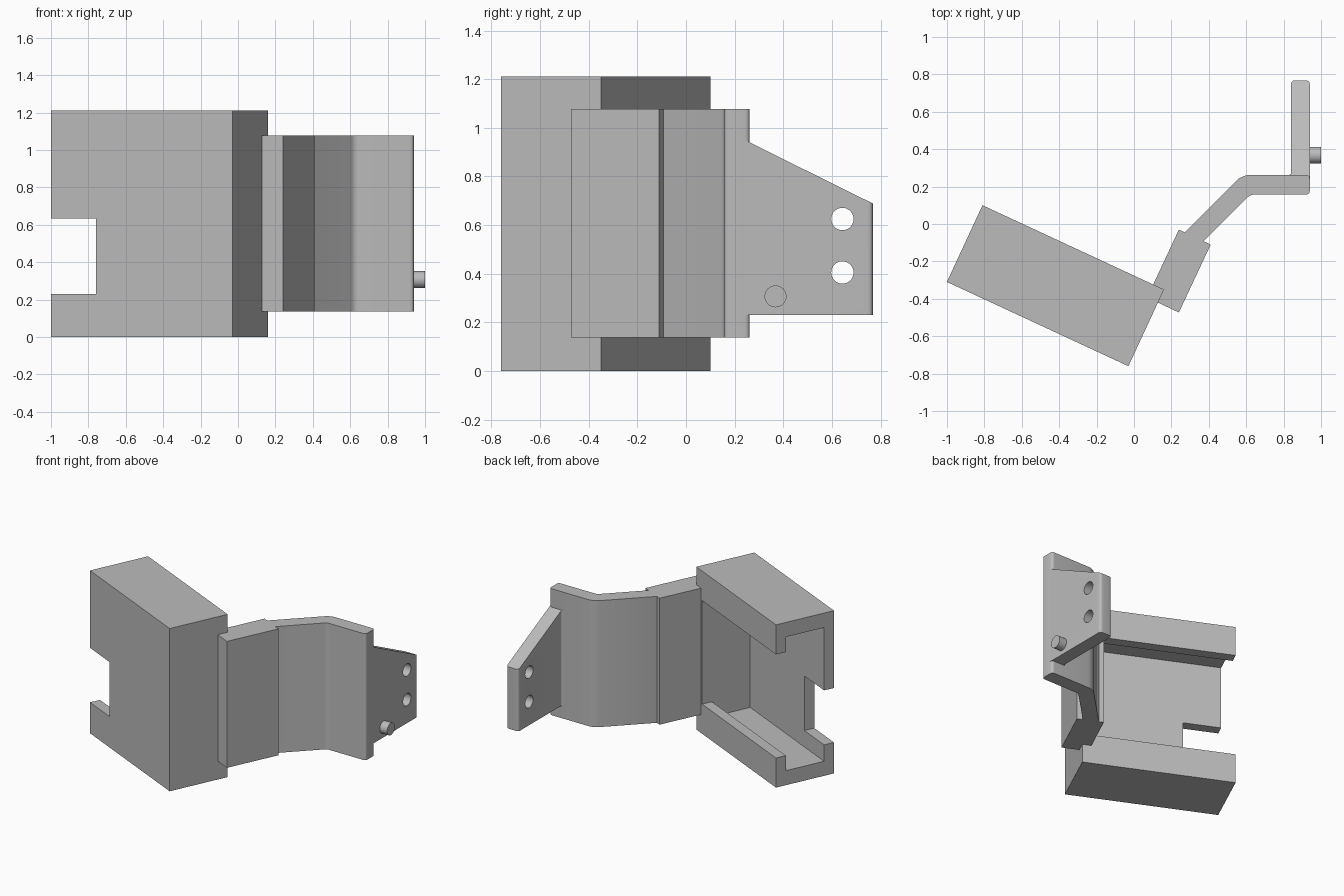
import bpy, bmesh, math
from mathutils import Vector

cube = bpy.data.objects.get("Cube")
if cube:
    bpy.data.objects.remove(cube, do_unlink=True)

grey = bpy.data.materials.new("plain grey")
grey.use_nodes = True
GREY = (0.5, 0.5, 0.5, 1)
grey.diffuse_color = GREY
grey.node_tree.nodes["Principled BSDF"].inputs["Base Color"].default_value = GREY


def rounded(points, steps=5):
    """Outline from (x, y, cut) corners; each nonzero cut rounds the corner."""
    out = []
    for i, (x, y, cut) in enumerate(points):
        p = Vector((x, y))
        if not cut:
            out.append(p)
            continue
        a = Vector(points[i - 1][:2])
        b = Vector(points[(i + 1) % len(points)][:2])
        a = p + (a - p).normalized() * cut
        b = p + (b - p).normalized() * cut
        for k in range(steps + 1):
            t = k / steps
            out.append(a * (1 - t) ** 2 + p * 2 * t * (1 - t) + b * t * t)
    return out


def prism(name, outline, low, high, axis="z"):
    """Extrude an outline along z, or a (y, z) outline along x."""
    bm = bmesh.new()
    place = (lambda p, h: (h, p[0], p[1])) if axis == "x" else (lambda p, h: (p[0], p[1], h))
    rings = [[bm.verts.new(place(p, h)) for p in outline] for h in (low, high)]
    n = len(outline)
    bm.faces.new(rings[0][::-1])
    bm.faces.new(rings[1])
    for i in range(n):
        j = (i + 1) % n
        bm.faces.new((rings[0][i], rings[0][j], rings[1][j], rings[1][i]))
    bmesh.ops.recalc_face_normals(bm, faces=bm.faces)
    mesh = bpy.data.meshes.new(name)
    bm.to_mesh(mesh)
    bm.free()
    mesh.materials.append(grey)
    obj = bpy.data.objects.new(name, mesh)
    bpy.context.collection.objects.link(obj)
    return obj


def rect(a0, b0, a1, b1):
    return [(a0, b0), (a1, b0), (a1, b1), (a0, b1)]


def circle(cy, cz, r, n=32):
    return [(cy + r * math.cos(math.tau * i / n), cz + r * math.sin(math.tau * i / n)) for i in range(n)]


def activate(obj):
    bpy.ops.object.select_all(action="DESELECT")
    obj.select_set(True)
    bpy.context.view_layer.objects.active = obj


def boolean(obj, other, operation="DIFFERENCE"):
    activate(obj)
    mod = obj.modifiers.new("cut", "BOOLEAN")
    mod.operation, mod.solver, mod.object = operation, "EXACT", other
    bpy.ops.object.modifier_apply(modifier=mod.name)
    bpy.data.objects.remove(other, do_unlink=True)


# Housing: hollow block, open at the far end and along the back between two lips
L, W, H, T = 0.535, 0.226, 1.21, 0.077
PLATE, LIP = 0.108, 0.22
housing = prism("housing", rect(-L, -W, L, W), 0, H)
cavity = [(-W + T, PLATE), (W - T, PLATE), (W - T, LIP), (W + T, LIP),
          (W + T, H - LIP), (W - T, H - LIP), (W - T, H - PLATE), (-W + T, H - PLATE)]
boolean(housing, prism("cavity_cutter", cavity, -L - T, L - T, "x"))
boolean(housing, prism("notch_cutter", rect(-L - T, -W - T, -L + 0.265, -W + 2 * T), 0.23, 0.635))
housing.location = (-0.42, -0.33, 0)
housing.rotation_euler.z = -math.radians(24.9)

# Mounting block on the housing's end wall, and the bent arm
LOW, HIGH = 0.137, 1.077
block = prism("mounting_block", [(0.24, -0.473), (0.41, -0.11), (0.24, -0.03), (0.07, -0.393)], LOW, HIGH)
arm = prism("bent_arm", rounded([
    (0.27, -0.046, 0), (0.24, -0.11, 0), (0.355, -0.11, 0), (0.622, 0.157, 0.02),
    (0.94, 0.157, 0.022), (0.94, 0.262, 0.022), (0.578, 0.262, 0.045)]), LOW, HIGH)

# Side plate: rounded upright with a sloping top and two holes
plate = prism("side_plate", rounded([
    (0.84, 0.2, 0), (0.94, 0.2, 0), (0.94, 0.768, 0.022), (0.84, 0.768, 0.022),
    (0.84, 0.262, 0.015), (0.82, 0.262, 0)]), 0.23, 1.05)
slope = [(0.1, 1.02), (0.8, 0.673), (0.8, 1.3), (0.1, 1.3)]
boolean(plate, prism("slope_cutter", slope, 0.7, 1.1, "x"))
for z in (0.625, 0.405):
    boolean(plate, prism("hole_cutter", circle(0.643, z, 0.046), 0.7, 1.1, "x"))

# Locating pin
pin = prism("locating_pin", circle(0.368, 0.307, 0.045), 0.92, 1.0, "x")

for obj in (arm, plate, pin):
    activate(obj)
    bpy.ops.object.shade_smooth_by_angle(angle=math.radians(30))
